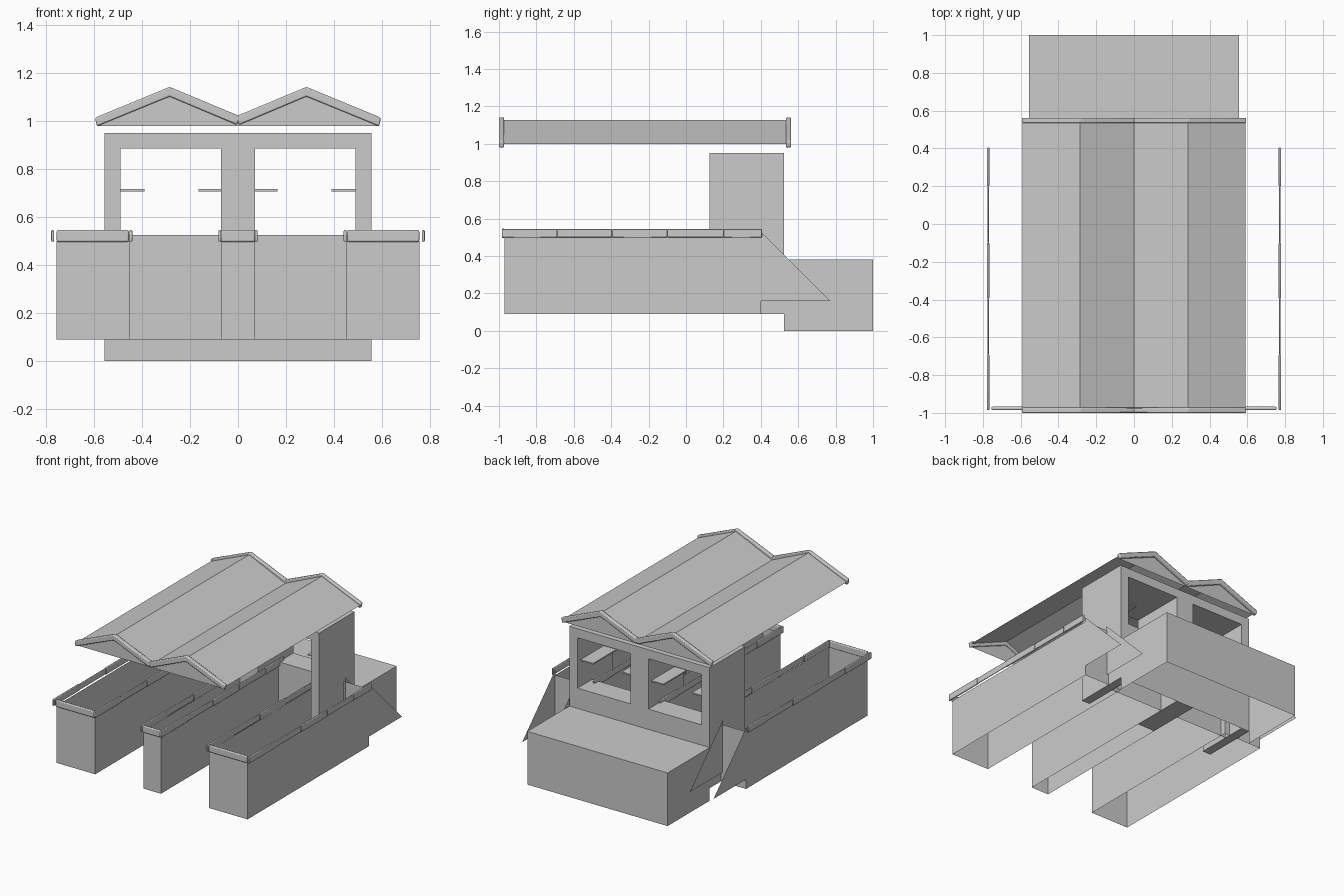
import bpy, bmesh, math
from mathutils import Vector

if "Cube" in bpy.data.objects:
    bpy.data.objects.remove(bpy.data.objects["Cube"])


def make(name, verts, faces):
    me = bpy.data.meshes.new(name)
    me.from_pydata([Vector(v) for v in verts], [], faces)
    bm = bmesh.new()
    bm.from_mesh(me)
    bmesh.ops.recalc_face_normals(bm, faces=bm.faces)
    bm.to_mesh(me)
    bm.free()
    ob = bpy.data.objects.new(name, me)
    bpy.context.collection.objects.link(ob)
    return ob


def box(name, x, y, z, skip=(), bevel=0):
    v = [(a, b, c) for a in x for b in y for c in z]
    sides = {'left': (0, 1, 3, 2), 'right': (4, 6, 7, 5), 'front': (0, 4, 5, 1),
             'back': (2, 3, 7, 6), 'bottom': (0, 2, 6, 4), 'top': (1, 5, 7, 3)}
    ob = make(name, v, [f for k, f in sides.items() if k not in skip])
    if bevel:
        m = ob.modifiers.new("rounding", 'BEVEL')
        m.width, m.segments = bevel, 2
    return ob


def extrude_y(name, pts, y0, y1):
    n = len(pts)
    v = [(x, y, z) for y in (y0, y1) for x, z in pts]
    f = [tuple(range(n)), tuple(range(n, 2 * n))]
    f += [(i, (i + 1) % n, n + (i + 1) % n, n + i) for i in range(n)]
    return make(name, v, f)


def span(s, a, b):
    return tuple(sorted((s * a, s * b)))


def side_rail(name, x):
    # padded rail laid in short overlapping lengths
    stops = [-0.985, -0.69, -0.395, -0.1, 0.2, 0.405]
    for i in range(5):
        d = 0.002 * (i % 2)
        box(name, (x - 0.006 + d, x + 0.006 - d), (stops[i], stops[i + 1]),
            (0.498 + d, 0.545 - d), bevel=0.004)


def front_rail(name, x0, x1):
    box(name, (x0, x1), (-0.985, -0.967), (0.497, 0.546), bevel=0.006)


# rear hall block, open below and towards the front
box("rear_block", (-0.555, 0.555), (0.525, 1.0), (0, 0.38), ('bottom', 'front'))

# centre walkway
box("centre_walkway", (-0.07, 0.07), (-0.97, 0.4), (0.09, 0.5), ('top', 'bottom'))
front_rail("centre_front_rail", -0.07, 0.07)

# double gateway frame
half = [(0.555, 0.09), (0.49, 0.09), (0.49, 0.885), (0.07, 0.885), (0.07, 0.09)]
outline = [(0.555, 0.95)] + half + [(-x, z) for x, z in reversed(half)] + [(-0.555, 0.95)]
extrude_y("gateway_frame", outline, 0.125, 0.525)

for s in (-1, 1):
    # side walkway walls and rails
    box("side_walkway", span(s, 0.45, 0.755), (-0.97, 0.4), (0.09, 0.5), ('top', 'bottom'))
    front_rail("side_front_rail", *span(s, 0.455, 0.755))
    for x in (0.076, 0.446, 0.772):
        side_rail("side_rail", s * x)
    # triangular ramp sides
    for x in (0.57, 0.757):
        make("ramp_side", [(s * x, 0.395, 0.535), (s * x, 0.395, 0.16), (s * x, 0.77, 0.16)],
             [(0, 1, 2)])
    # end stop between the posts
    box("end_stop", span(s, 0.07, 0.49), (0.36, 0.525), (0.09, 0.525), ('bottom',))
    # flat gate paddles
    for x in ((0.07, 0.165), (0.39, 0.49)):
        box("gate_paddle", span(s, *x), (0.23, 0.49), (0.707, 0.716))

    # gable roof
    eaves, ridge = [(0.0, 1.0), (0.59, 1.0)], (0.287, 1.128)
    pts = [(s * eaves[0][0], 1.0), (s * ridge[0], ridge[1]), (s * 0.59, 1.0)]
    make("roof_sheet", [(x, y, z) for y in (-0.985, 0.548) for x, z in pts],
         [(0, 1, 4, 3), (1, 2, 5, 4)])
    for y0, y1, yt in ((-1.0, -0.972, -0.982), (0.535, 0.562, 0.545)):
        # sloping trim along the gable edge
        trim = [(-0.012, 1.018), (0.285, 1.142), (0.595, 1.014), (0.588, 0.978),
                (0.285, 1.102), (0.005, 0.984)]
        t = extrude_y("gable_trim", [(s * x, z) for x, z in trim], y0, y1)
        m = t.modifiers.new("rounding", 'BEVEL')
        m.width, m.segments = 0.006, 2
        # gable infill
        make("gable_infill", [(0, yt, 0.98), (s * 0.588, yt, 0.98), (s * 0.59, yt, 1.0),
                              (s * 0.285, yt, 1.12), (0, yt, 1.0)], [(0, 1, 2, 3, 4)])

# smooth shading with sharp edges
for ob in bpy.context.collection.objects:
    ob.select_set(True)
    bpy.context.view_layer.objects.active = ob
bpy.ops.object.shade_smooth_by_angle(angle=math.radians(40))
